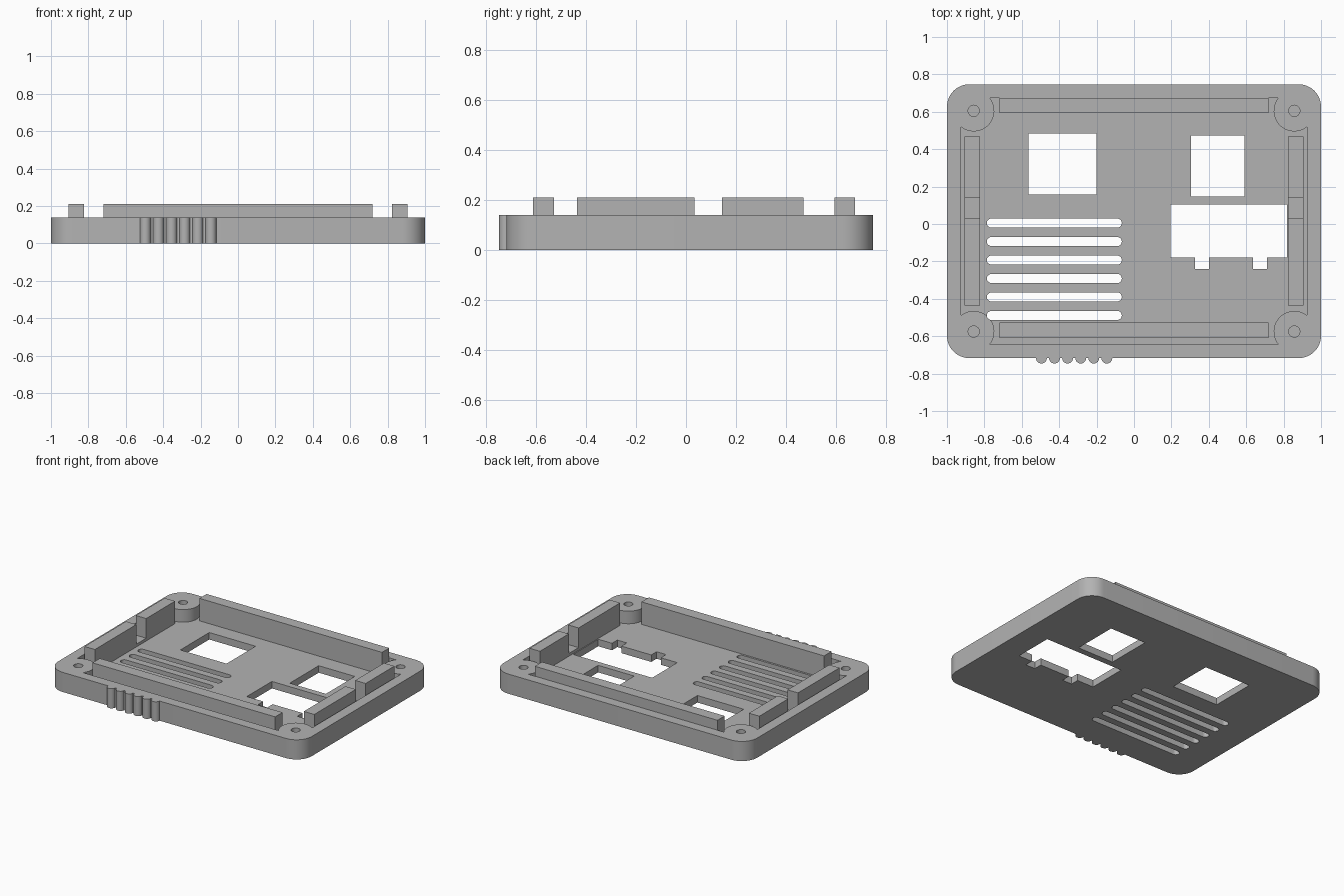
import bpy
import bmesh
from math import sin, cos, pi, atan2, sqrt

old = bpy.data.objects.get("Cube")
if old:
    bpy.data.objects.remove(old, do_unlink=True)

YC = 0.015                 # centre of the tray, the grip ridges take the rest
FLOOR, RIM, LIP = 0.05, 0.14, 0.21
CORNERS = [(1, 1), (-1, 1), (-1, -1), (1, -1)]

grey = bpy.data.materials.new("plain grey")
grey.use_nodes = True
COLOUR = (0.45, 0.45, 0.45, 1)
grey.diffuse_color = COLOUR
grey.node_tree.nodes["Principled BSDF"].inputs["Base Color"].default_value = COLOUR


def prism(name, outlines, z0, z1):
    """Extrude one or more closed outlines between two heights."""
    bm = bmesh.new()
    for pts in outlines:
        low = [bm.verts.new((x, y, z0)) for x, y in pts]
        high = [bm.verts.new((x, y, z1)) for x, y in pts]
        bm.faces.new(low[::-1])
        bm.faces.new(high)
        for i in range(len(pts)):
            j = (i + 1) % len(pts)
            bm.faces.new((low[i], low[j], high[j], high[i]))
    bmesh.ops.recalc_face_normals(bm, faces=bm.faces)
    mesh = bpy.data.meshes.new(name)
    bm.to_mesh(mesh)
    bm.free()
    mesh.materials.append(grey)
    ob = bpy.data.objects.new(name, mesh)
    bpy.context.collection.objects.link(ob)
    return ob


def arc(cx, cy, r, a0, a1, n):
    return [(cx + r * cos(a0 + (a1 - a0) * i / n),
             cy + r * sin(a0 + (a1 - a0) * i / n)) for i in range(n + 1)]


def rect(x0, x1, y0, y1):
    return [(x0, y0), (x1, y0), (x1, y1), (x0, y1)]


def four_corners(points):
    """Repeat the outline of one corner around the tray."""
    out = []
    for sx, sy in CORNERS:
        part = [(sx * x, YC + sy * y) for x, y in points]
        out += part if sx * sy > 0 else part[::-1]
    return out


def activate(ob):
    bpy.ops.object.select_all(action='DESELECT')
    ob.select_set(True)
    bpy.context.view_layer.objects.active = ob


def cut(ob, cutter):
    cutter.hide_render = True
    mod = ob.modifiers.new("cut", 'BOOLEAN')
    mod.operation, mod.solver, mod.object = 'DIFFERENCE', 'EXACT', cutter
    activate(ob)
    bpy.ops.object.modifier_apply(modifier=mod.name)
    bpy.data.objects.remove(cutter, do_unlink=True)


# Tray with rounded corners
tray = prism("tray", [four_corners(arc(0.88, 0.612, 0.12, 0, pi / 2, 12))], 0, RIM)

# Cavity that leaves a round screw boss in each corner
bx, by, br = 0.857, 0.59, 0.11
ix, iy = 0.925, 0.66
start = atan2(-sqrt(br**2 - (ix - bx)**2), ix - bx)
end = atan2(iy - by, -sqrt(br**2 - (iy - by)**2)) - 2 * pi
cut(tray, prism("cavity", [four_corners(arc(bx, by, br, start, end, 24))], FLOOR, 0.3))

# Blind screw holes
holes = [arc(sx * bx, YC + sy * by, 0.03, 0, 2 * pi * 23 / 24, 23) for sx, sy in CORNERS]
cut(tray, prism("screw_holes", holes, FLOOR, 0.3))

# Two square windows and the notched connector window
notched = [(0.195, -0.18), (0.325, -0.18), (0.325, -0.24), (0.4, -0.24), (0.4, -0.18),
           (0.635, -0.18), (0.635, -0.24), (0.71, -0.24), (0.71, -0.18),
           (0.818, -0.18), (0.818, 0.103), (0.195, 0.103)]
windows = [rect(-0.565, -0.2, 0.157, 0.483), rect(0.305, 0.59, 0.147, 0.473), notched]
cut(tray, prism("windows", windows, -0.1, 0.3))

# Ventilation slots
slots = []
for i in range(6):
    y = 0.005 - 0.0988 * i
    slots.append(arc(-0.089, y, 0.024, -pi / 2, pi / 2, 10)
                 + arc(-0.763, y, 0.024, pi / 2, 3 * pi / 2, 10))
cut(tray, prism("vent_slots", slots, -0.1, 0.3))

# Raised locating walls standing on the floor
parts = [tray,
         prism("back_lip", [rect(-0.72, 0.72, 0.593, 0.674)], FLOOR, LIP),
         prism("front_lip", [rect(-0.72, 0.72, -0.61, -0.527)], FLOOR, LIP)]
for side, s in (("left", 1), ("right", -1)):
    # Stepped side wall with a low gap in the middle
    lip = prism(side + "_lip", [rect(-0.435, 0.468, s * 0.824, s * 0.906)], 0, 1)
    bpy.data.objects.remove(lip, do_unlink=True)
    x0, x1 = sorted((s * 0.824, s * 0.906))
    parts.append(prism(side + "_lip_front", [rect(x0, x1, -0.435, 0.033)], FLOOR, LIP))
    parts.append(prism(side + "_lip_step", [rect(x0, x1, 0.033, 0.143)], FLOOR, 0.07))
    parts.append(prism(side + "_lip_back", [rect(x0, x1, 0.143, 0.468)], FLOOR, LIP))

# Half-round grip ridges on the front
ridges = [arc(-0.495 + 0.07 * i, -0.717, 0.029, pi, 2 * pi, 12) for i in range(6)]
parts.append(prism("grip_ridges", ridges, 0, RIM))

for ob in parts:
    activate(ob)
    bpy.ops.object.shade_smooth_by_angle(angle=pi / 6)
